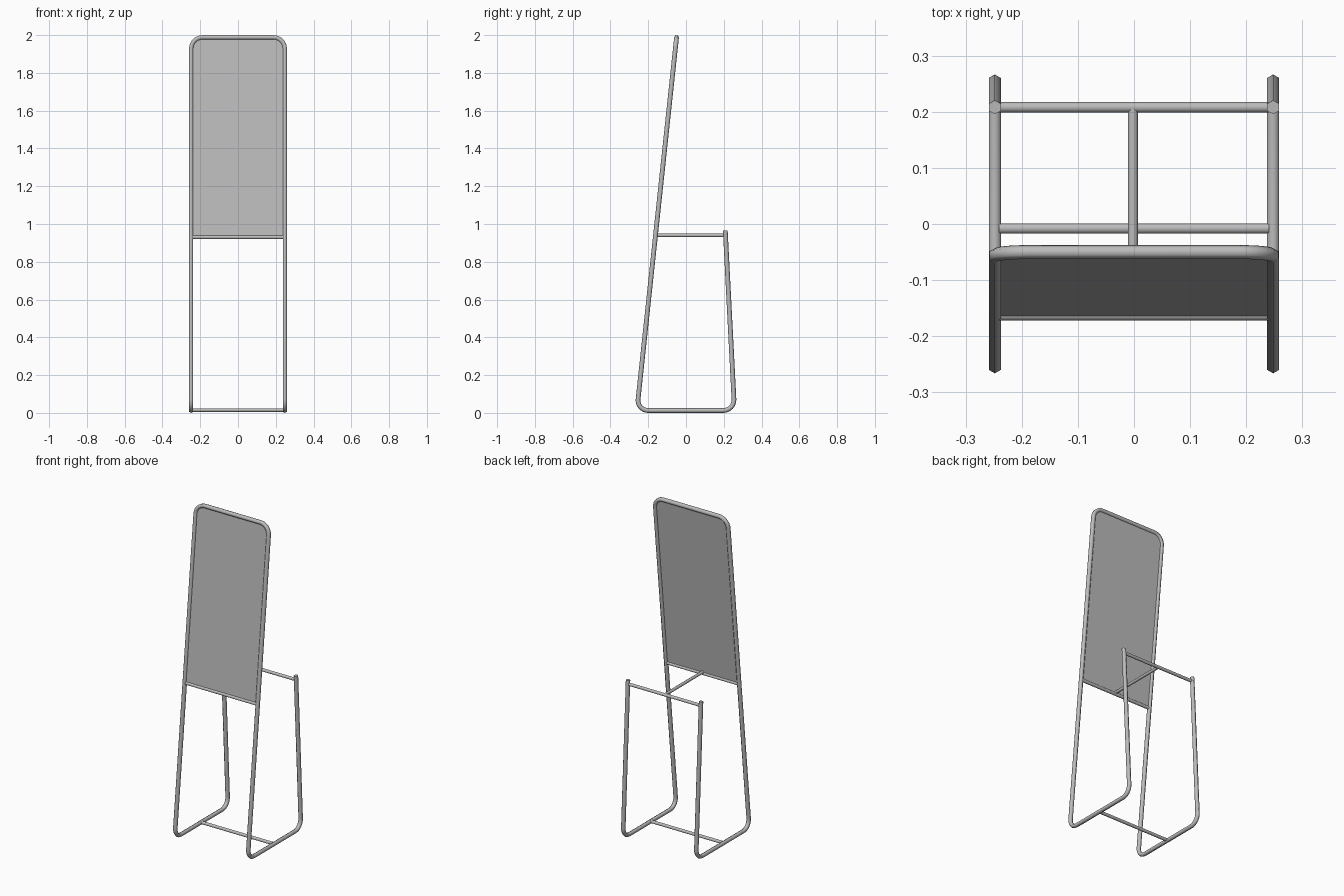
import bpy, bmesh, math
from mathutils import Vector, Quaternion

if "Cube" in bpy.data.objects:
    bpy.data.objects.remove(bpy.data.objects["Cube"])

GREY = (0.5, 0.5, 0.5, 1)
mat = bpy.data.materials.new("grey metal")
mat.use_nodes = True
mat.diffuse_color = GREY
mat.node_tree.nodes["Principled BSDF"].inputs["Base Color"].default_value = GREY

HALF = 0.248                        # tube centre to middle
FOOT = Vector((0, -0.26, 0.0125))   # front bottom corner
HEAD = Vector((0, -0.05, 1.988))    # top of the leaning frame


def make(name, bm, smooth=None):
    bmesh.ops.recalc_face_normals(bm, faces=bm.faces)
    mesh = bpy.data.meshes.new(name)
    bm.to_mesh(mesh)
    bm.free()
    mesh.materials.append(mat)
    obj = bpy.data.objects.new(name, mesh)
    bpy.context.collection.objects.link(obj)
    if smooth:
        bpy.ops.object.select_all(action='DESELECT')
        obj.select_set(True)
        bpy.context.view_layer.objects.active = obj
        bpy.ops.object.shade_smooth_by_angle(angle=math.radians(smooth))
    return obj


def fillet(prev, corner, nxt, cut, steps=8):
    """Arc points that round a corner, starting 'cut' away from it."""
    a, b = (prev - corner).normalized(), (nxt - corner).normalized()
    half = a.angle(b) / 2
    radius = cut * math.tan(half)
    centre = corner + (a + b).normalized() * (cut / math.cos(half))
    start = corner + a * cut - centre
    axis = start.cross(corner + b * cut - centre).normalized()
    sweep = math.pi - 2 * half
    return [centre + Quaternion(axis, sweep * i / steps) @ start for i in range(steps + 1)]


def rounded(points, cut):
    path = [points[0]]
    for p, c, n in zip(points, points[1:], points[2:]):
        path += fillet(p, c, n, cut)
    return path + [points[-1]]


def tube(name, path, radius, sides, normal, smooth):
    """Sweep a regular polygon along a path, carrying its normal without twist."""
    bm = bmesh.new()
    rings = []
    last = None
    for i, p in enumerate(path):
        before = (p - path[i - 1]).normalized() if i else Vector()
        after = (path[i + 1] - p).normalized() if i < len(path) - 1 else Vector()
        along = (before + after).normalized()
        if last:
            normal = last.rotation_difference(along) @ normal
        normal = (normal - along * normal.dot(along)).normalized()
        side = along.cross(normal)
        last = along
        ring = []
        for k in range(sides):
            t = math.tau * (k + 0.5) / sides
            ring.append(bm.verts.new(p + (normal * math.cos(t) + side * math.sin(t)) * radius))
        rings.append(ring)
    for r, s in zip(rings, rings[1:]):
        for k in range(sides):
            j = (k + 1) % sides
            bm.faces.new((r[k], r[j], s[j], s[k]))
    bm.faces.new(rings[0])
    bm.faces.new(rings[-1])
    return make(name, bm, smooth)


def on_frame(x, z):
    """Point in the leaning frame plane at height z."""
    p = FOOT.lerp(HEAD, (z - FOOT.z) / (HEAD.z - FOOT.z))
    return Vector((x, p.y, z))


# One continuous bent tube: back legs, floor runners, leaning front frame
right = [Vector((-HALF, 0.208, 0.965)), Vector((-HALF, 0.257, FOOT.z)),
         Vector((-HALF, FOOT.y, FOOT.z)), Vector((-HALF, HEAD.y, HEAD.z))]
left = [Vector((-p.x, p.y, p.z)) for p in reversed(right)]
tube("tube_frame", rounded(right + left, 0.06), 0.0125, 6, Vector((1, 0, 0)), 65)

# Straight bars
span = Vector((0.241, 0, 0))
for name, centre in (("panel_bottom_bar", on_frame(0, 0.93)),
                     ("back_bar", Vector((0, 0.208, 0.94))),
                     ("floor_bar", Vector((0, -0.008, 0.015)))):
    tube(name, [centre - span, centre + span], 0.0095, 12, Vector((0, 0, 1)), 40)
tube("middle_bar", [on_frame(-0.002, 0.94), Vector((-0.002, 0.208, 0.94))],
     0.009, 12, Vector((0, 0, 1)), 40)

# Mirror panel, rounded at the top
W, TOP = 0.243, 1.983
outline = rounded([on_frame(-W, 0.93), on_frame(-W, TOP),
                   on_frame(W, TOP), on_frame(W, 0.93)], 0.055)
bm = bmesh.new()
bm.faces.new([bm.verts.new(p) for p in outline])
panel = make("mirror_panel", bm)
solid = panel.modifiers.new("thickness", 'SOLIDIFY')
solid.thickness = 0.005
solid.offset = 0
